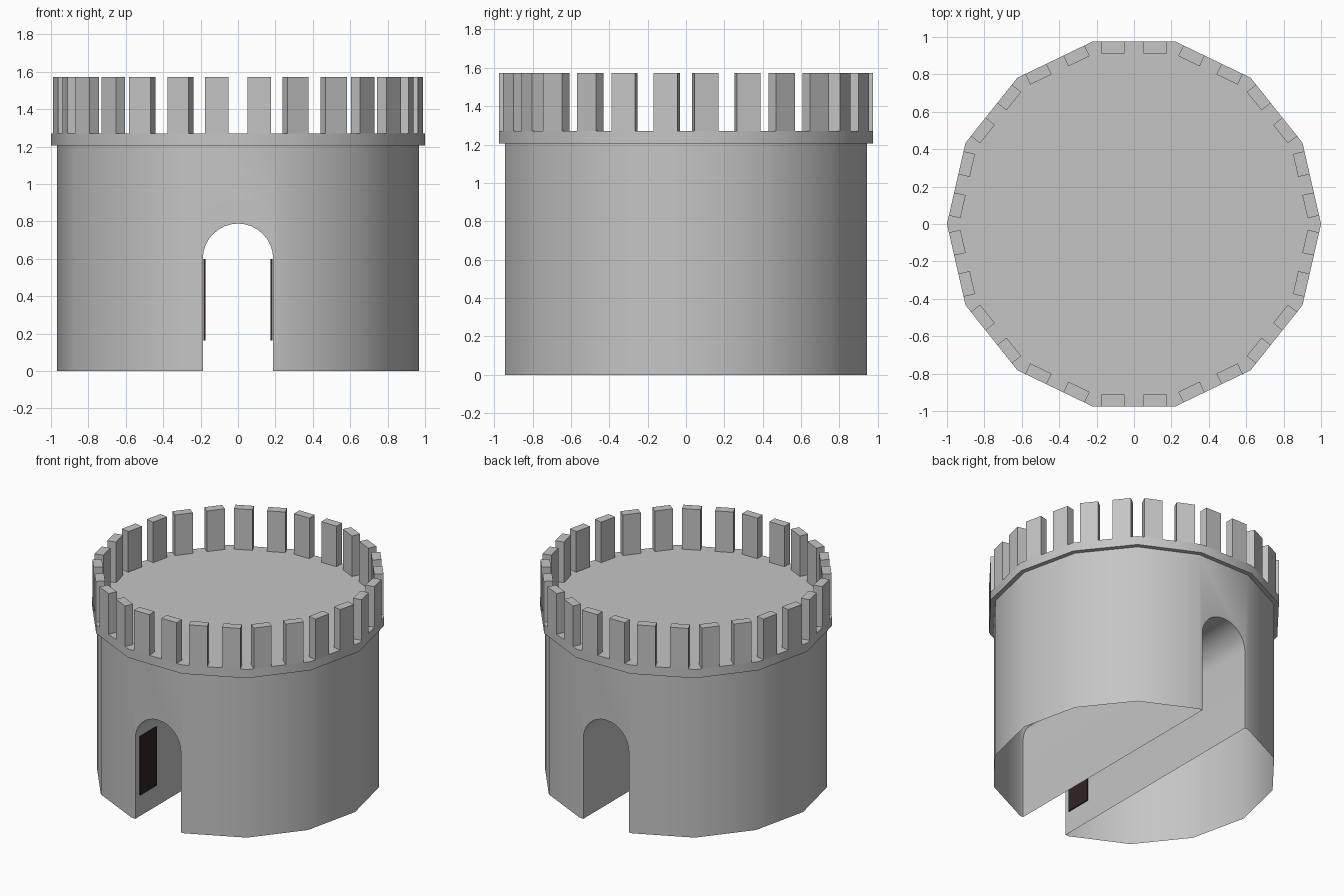
import bpy, bmesh, math
from mathutils import Matrix

if "Cube" in bpy.data.objects:
    bpy.data.objects.remove(bpy.data.objects["Cube"])

SIDES = 14
STEP = 2 * math.pi / SIDES
APOTHEM = math.cos(STEP / 2)      # of the unit-radius rim
RIM, TOP = 1.205, 1.27            # underside and top of the roof slab


def material(name, rgb):
    m = bpy.data.materials.new(name)
    m.diffuse_color = (*rgb, 1)
    m.use_nodes = True
    m.node_tree.nodes["Principled BSDF"].inputs["Base Color"].default_value = m.diffuse_color
    return m


stone = material("grey stone", (0.56, 0.56, 0.56))
dark = material("dark wood", (0.03, 0.017, 0.016))


def mesh_object(name, verts, faces, mat):
    me = bpy.data.meshes.new(name)
    me.from_pydata(verts, [], faces)
    me.materials.append(mat)
    ob = bpy.data.objects.new(name, me)
    bpy.context.collection.objects.link(ob)
    return ob


def sides(n, start=0):
    return [(start + i, start + (i + 1) % n, start + (i + 1) % n + n, start + i + n)
            for i in range(n)]


def ring(radius, z):
    return [(radius * math.cos(i * STEP), radius * math.sin(i * STEP), z)
            for i in range(SIDES)]


def prism(name, verts, n):
    caps = [tuple(reversed(range(n))), tuple(range(n, 2 * n))]
    return mesh_object(name, verts, caps + sides(n), stone)


def box(name, lo, hi, mat, matrix=Matrix()):
    bpy.ops.mesh.primitive_cube_add(size=1)
    ob = bpy.context.object
    ob.name = name
    size = [b - a for a, b in zip(lo, hi)]
    mid = [(a + b) / 2 for a, b in zip(lo, hi)]
    ob.data.transform(matrix @ Matrix.Translation(mid) @ Matrix.Diagonal((*size, 1)))
    ob.data.materials.append(mat)
    return ob


def remove_faces(ob, rule):
    bm = bmesh.new()
    bm.from_mesh(ob.data)
    bm.normal_update()
    bmesh.ops.delete(bm, geom=[f for f in bm.faces if rule(f)], context='FACES')
    bm.to_mesh(ob.data)
    bm.free()


def activate(ob):
    bpy.ops.object.select_all(action='DESELECT')
    ob.select_set(True)
    bpy.context.view_layer.objects.active = ob


# Tower wall, with an arched passage cut straight through front to back
wall = prism("tower_wall", ring(0.967, 0) + ring(0.967, RIM), SIDES)
ARCH, R = 16, 0.188
profile = [(-R, -0.2), (R, -0.2)]
profile += [(R * math.cos(i * math.pi / ARCH), 0.6 + R * math.sin(i * math.pi / ARCH))
            for i in range(ARCH + 1)]
cutter = prism("passage_cutter",
               [(x, y, z) for y in (1.2, -1.2) for x, z in profile], len(profile))
cutter.hide_render = True
activate(wall)
mod = wall.modifiers.new("passage", 'BOOLEAN')
mod.operation = 'DIFFERENCE'
mod.solver = 'EXACT'
mod.object = cutter
bpy.ops.object.modifier_apply(modifier=mod.name)
bpy.data.objects.remove(cutter)

# The tower is a hollow shell, open underneath and up to the roof
remove_faces(wall, lambda f: abs(f.normal.z) > 0.999
             and not 0.01 < f.calc_center_median().z < RIM - 0.01)

# Overhanging roof slab: soffit strip, rim and top
roof = mesh_object("roof_slab", ring(0.967, RIM) + ring(1, RIM) + ring(1, TOP),
                   [tuple(reversed(f)) for f in sides(SIDES)][::1]
                   + sides(SIDES, SIDES) + [tuple(range(2 * SIDES, 3 * SIDES))], stone)
bm = bmesh.new()
bm.from_mesh(roof.data)
bmesh.ops.recalc_face_normals(bm, faces=bm.faces)
if max(bm.faces, key=lambda f: f.calc_center_median().z).normal.z < 0:
    bmesh.ops.reverse_faces(bm, faces=bm.faces)
bm.to_mesh(roof.data)
bm.free()

for ob in (wall, roof):
    activate(ob)
    bpy.ops.object.shade_smooth_by_angle(angle=math.radians(30))

# Battlements: two merlons along each side of the roof
for i in range(SIDES):
    turn = Matrix.Rotation((i + 0.5) * STEP, 4, 'Z')
    for s in (-1, 1):
        a, b = sorted((s * 0.05, s * 0.176))
        merlon = box("merlon", (APOTHEM - 0.063, a, TOP), (APOTHEM, b, 1.573), stone, turn)
        remove_faces(merlon, lambda f: f.normal.z < -0.9)

# Thin dark door leaves folded back beside the passage walls near the front
for s, name in ((-1, "left_door_leaf"), (1, "right_door_leaf")):
    a, b = sorted((s * 0.175, s * 0.184))
    box(name, (a, -0.9, 0.162), (b, -0.705, 0.6), dark)
